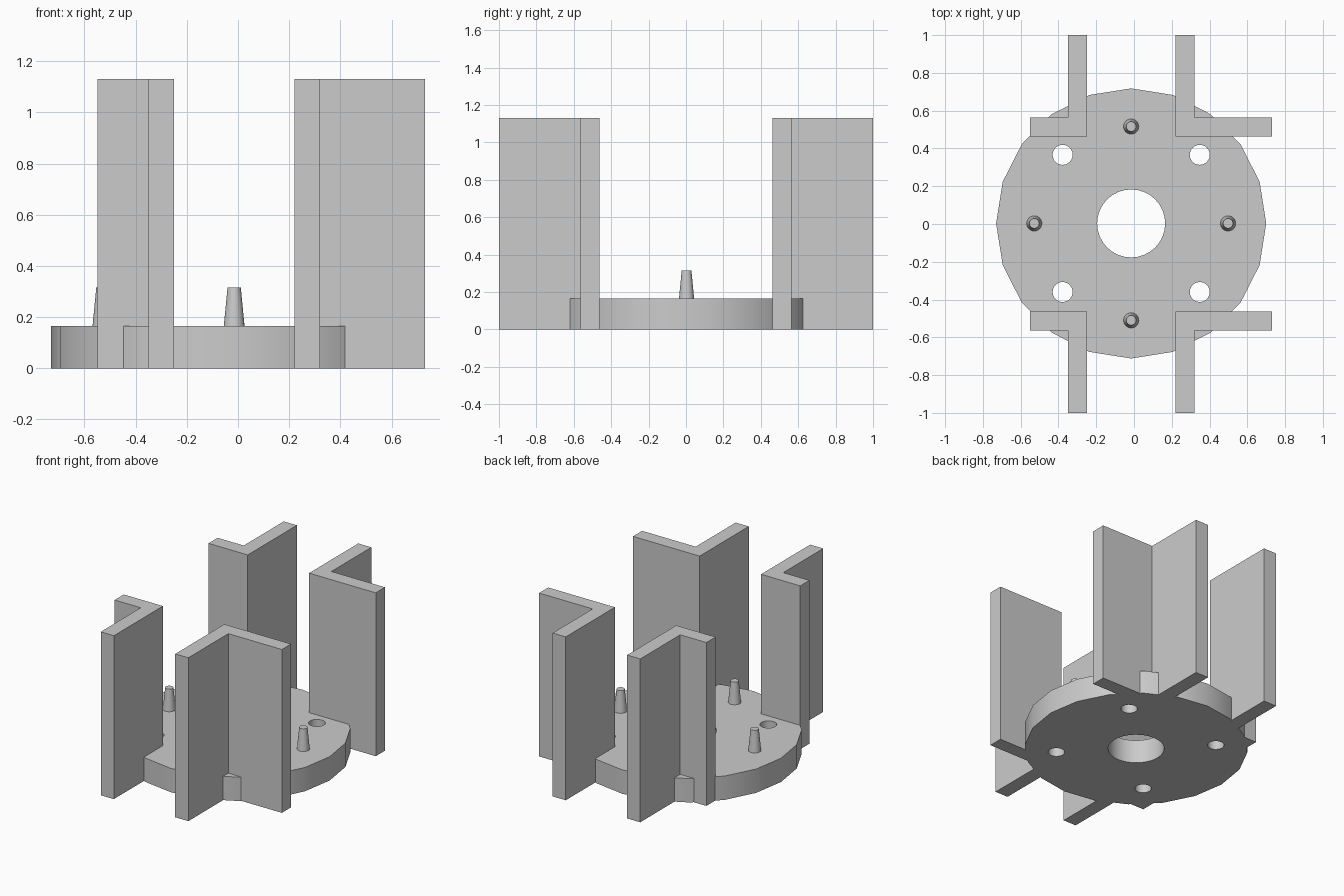
import bpy
import bmesh
import math

old = bpy.data.objects.get("Cube")
if old:
    bpy.data.objects.remove(old, do_unlink=True)

CX, CY = -0.015, 0.003          # centre of the disc
HEIGHT, DISC_TOP, PEG_TOP = 1.13, 0.165, 0.315

grey = bpy.data.materials.new("plain grey")
grey.use_nodes = True
colour = (0.6, 0.6, 0.6, 1)
grey.diffuse_color = colour
grey.node_tree.nodes["Principled BSDF"].inputs["Base Color"].default_value = colour


def smooth(obj):
    bpy.ops.object.select_all(action="DESELECT")
    obj.select_set(True)
    bpy.context.view_layer.objects.active = obj
    bpy.ops.object.shade_smooth_by_angle(angle=math.radians(30))


def cone(name, x, y, z0, z1, r0, r1, sides):
    bpy.ops.mesh.primitive_cone_add(vertices=sides, radius1=r0, radius2=r1,
                                    depth=z1 - z0, location=(x, y, (z0 + z1) / 2))
    obj = bpy.context.object
    obj.name = name
    obj.data.materials.append(grey)
    return obj


def prism(name, outline, height):
    bm = bmesh.new()
    base = bm.faces.new([bm.verts.new((x, y, 0)) for x, y in outline])
    top = bmesh.ops.extrude_face_region(bm, geom=[base])["geom"]
    bmesh.ops.translate(bm, vec=(0, 0, height),
                        verts=[v for v in top if isinstance(v, bmesh.types.BMVert)])
    bmesh.ops.recalc_face_normals(bm, faces=bm.faces)
    mesh = bpy.data.meshes.new(name)
    bm.to_mesh(mesh)
    bm.free()
    mesh.materials.append(grey)
    obj = bpy.data.objects.new(name, mesh)
    bpy.context.collection.objects.link(obj)
    return obj


# Base disc with a centre hole and four diagonal holes
disc = cone("base_disc", CX, CY, 0, DISC_TOP, 0.715, 0.715, 20)
disc.rotation_euler.z = math.pi / 2
cutters = [cone("centre_hole_cutter", CX, CY, -0.1, 0.4, 0.18, 0.18, 32)]
for sx in (-1, 1):
    for sy in (-1, 1):
        cutters.append(cone("bolt_hole_cutter", CX + sx * 0.363, CY + sy * 0.363,
                            -0.1, 0.4, 0.053, 0.053, 24))
for cutter in cutters:
    mod = disc.modifiers.new("hole", "BOOLEAN")
    mod.operation = "DIFFERENCE"
    mod.solver = "EXACT"
    mod.object = cutter
    bpy.ops.object.select_all(action="DESELECT")
    disc.select_set(True)
    bpy.context.view_layer.objects.active = disc
    bpy.ops.object.modifier_apply(modifier=mod.name)
    bpy.data.objects.remove(cutter, do_unlink=True)
smooth(disc)

# Tapered locating pegs
for name, dx, dy in (("left_peg", 1, 0), ("right_peg", -1, 0),
                     ("back_peg", 0, 1), ("front_peg", 0, -1)):
    smooth(cone(name, CX + dx * 0.513, CY + dy * 0.513,
                DISC_TOP - 0.005, PEG_TOP, 0.041, 0.026, 24))

# L-shaped corner walls: inner edge, thickness edge and outer end along x
INNER_Y, OUTER_Y, END_Y = 0.463, 0.563, 1.0
for side, inner, mid, end in (("left", 0.22, 0.32, 0.73),
                              ("right", -0.25, -0.35, -0.55)):
    for face, s in (("front", -1), ("back", 1)):
        outline = [(inner, s * INNER_Y), (end, s * INNER_Y), (end, s * OUTER_Y),
                   (mid, s * OUTER_Y), (mid, s * END_Y), (inner, s * END_Y)]
        prism(f"{face}_{side}_corner_wall", outline, HEIGHT)
